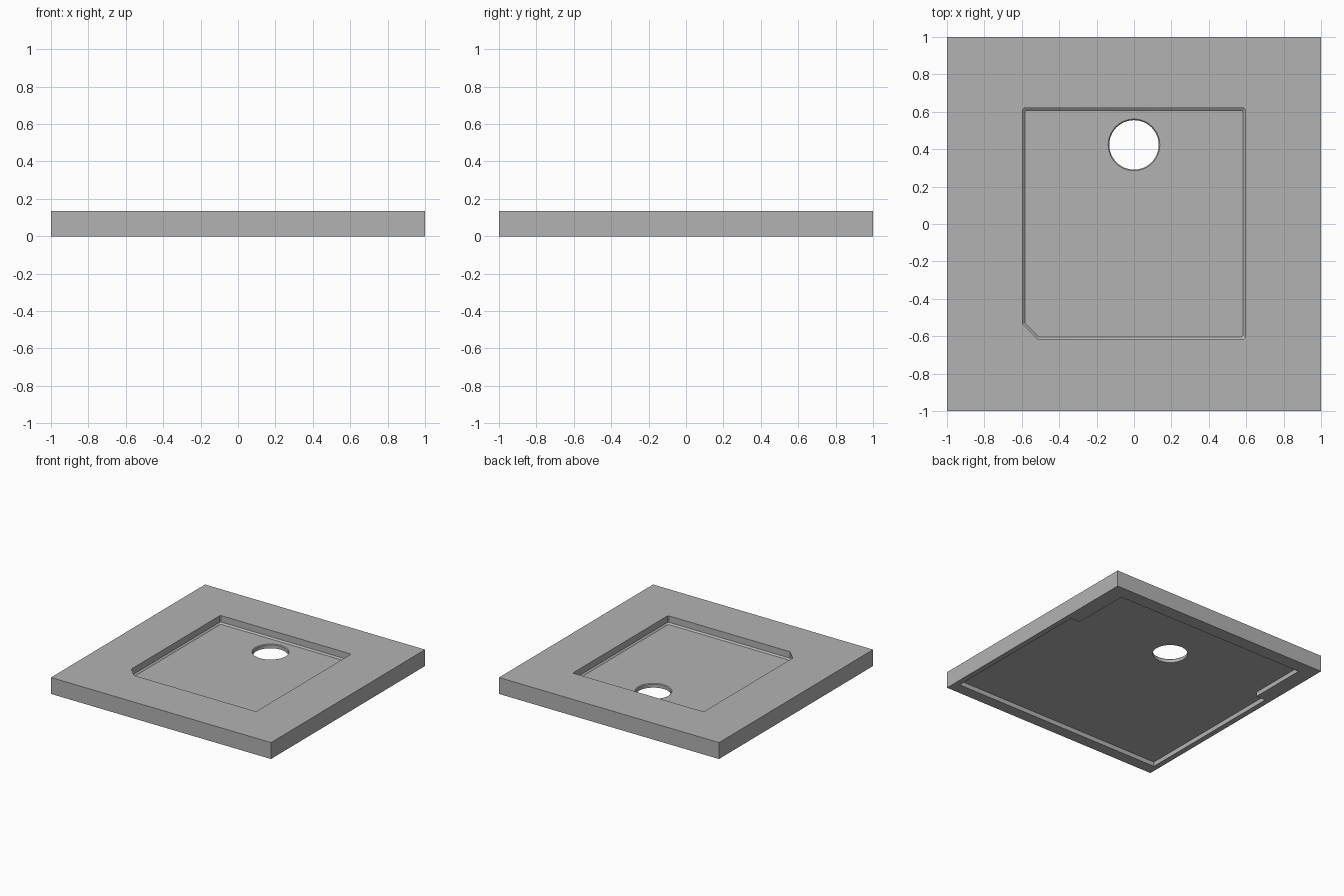
import bpy, bmesh, math

old = bpy.data.objects.get("Cube")
if old:
    bpy.data.objects.remove(old, do_unlink=True)

grey = bpy.data.materials.new("light_grey")
grey.use_nodes = True
colour = (0.45, 0.45, 0.45, 1)
grey.diffuse_color = colour
grey.node_tree.nodes["Principled BSDF"].inputs["Base Color"].default_value = colour

HEIGHT, FLOOR, CEILING, FILLET = 0.135, 0.07, 0.037, 0.012


def loft(name, rings):
    """Closed solid through a stack of (outline, z) rings, counter-clockwise."""
    bm = bmesh.new()
    loops = [[bm.verts.new((x, y, z)) for x, y in pts] for pts, z in rings]
    bm.faces.new(loops[0][::-1])
    bm.faces.new(loops[-1])
    for a, b in zip(loops, loops[1:]):
        n = len(a)
        for i in range(n):
            j = (i + 1) % n
            bm.faces.new((a[i], a[j], b[j], b[i]))
    mesh = bpy.data.meshes.new(name)
    bm.to_mesh(mesh)
    bm.free()
    mesh.materials.append(grey)
    ob = bpy.data.objects.new(name, mesh)
    bpy.context.collection.objects.link(ob)
    return ob


def pocket_outline(inset):
    """Rectangle with one large clipped corner and three tiny ones."""
    w, back, front = 0.595 - inset, 0.62 - inset, -0.615 + inset
    c, t = 0.08 - 0.6 * inset, 0.008
    return [(-w + c, front), (w - t, front), (w, front + t), (w, back - t),
            (w - t, back), (-w + t, back), (-w, back - t), (-w, front + c)]


def circle(r, y=0.423, n=64):
    return [(r * math.cos(math.tau * i / n), y + r * math.sin(math.tau * i / n))
            for i in range(n)]


# Square slab
square = [(-1, -1), (1, -1), (1, 1), (-1, 1)]
slab = loft("slab", [(square, 0), (square, HEIGHT)])

# Upper pocket with a fillet around its floor
top_pocket = loft("top_pocket_cutter", [
    (pocket_outline(FILLET), FLOOR),
    (pocket_outline(0), FLOOR + FILLET),
    (pocket_outline(0), HEIGHT + 0.1)])

# Shallow stepped pocket underneath, narrower towards the back
half = [(0.955, -0.905), (0.955, 0.4), (0.87, 0.4), (0.87, 0.89)]
stepped = half + [(-x, y) for x, y in reversed(half)]
under_pocket = loft("under_pocket_cutter", [(stepped, -0.1), (stepped, CEILING)])

# Round through hole with a slightly eased upper rim
hole = loft("hole_cutter", [
    (circle(0.132), -0.1), (circle(0.132), FLOOR - 0.006),
    (circle(0.138), FLOOR), (circle(0.138), HEIGHT - 0.02)])

cutters = [top_pocket, under_pocket, hole]
for cutter in cutters:
    mod = slab.modifiers.new(cutter.name, "BOOLEAN")
    mod.operation = "DIFFERENCE"
    mod.solver = "EXACT"
    mod.object = cutter
    cutter.hide_render = True

# Bake the cuts and drop the cutters
deps = bpy.context.evaluated_depsgraph_get()
result = bpy.data.meshes.new_from_object(slab.evaluated_get(deps))
slab.modifiers.clear()
slab.data = result
for cutter in cutters:
    bpy.data.objects.remove(cutter, do_unlink=True)

# Smooth the round hole, keep the edges crisp
bpy.ops.object.select_all(action="DESELECT")
slab.select_set(True)
bpy.context.view_layer.objects.active = slab
bpy.ops.object.shade_smooth_by_angle(angle=math.radians(30))
